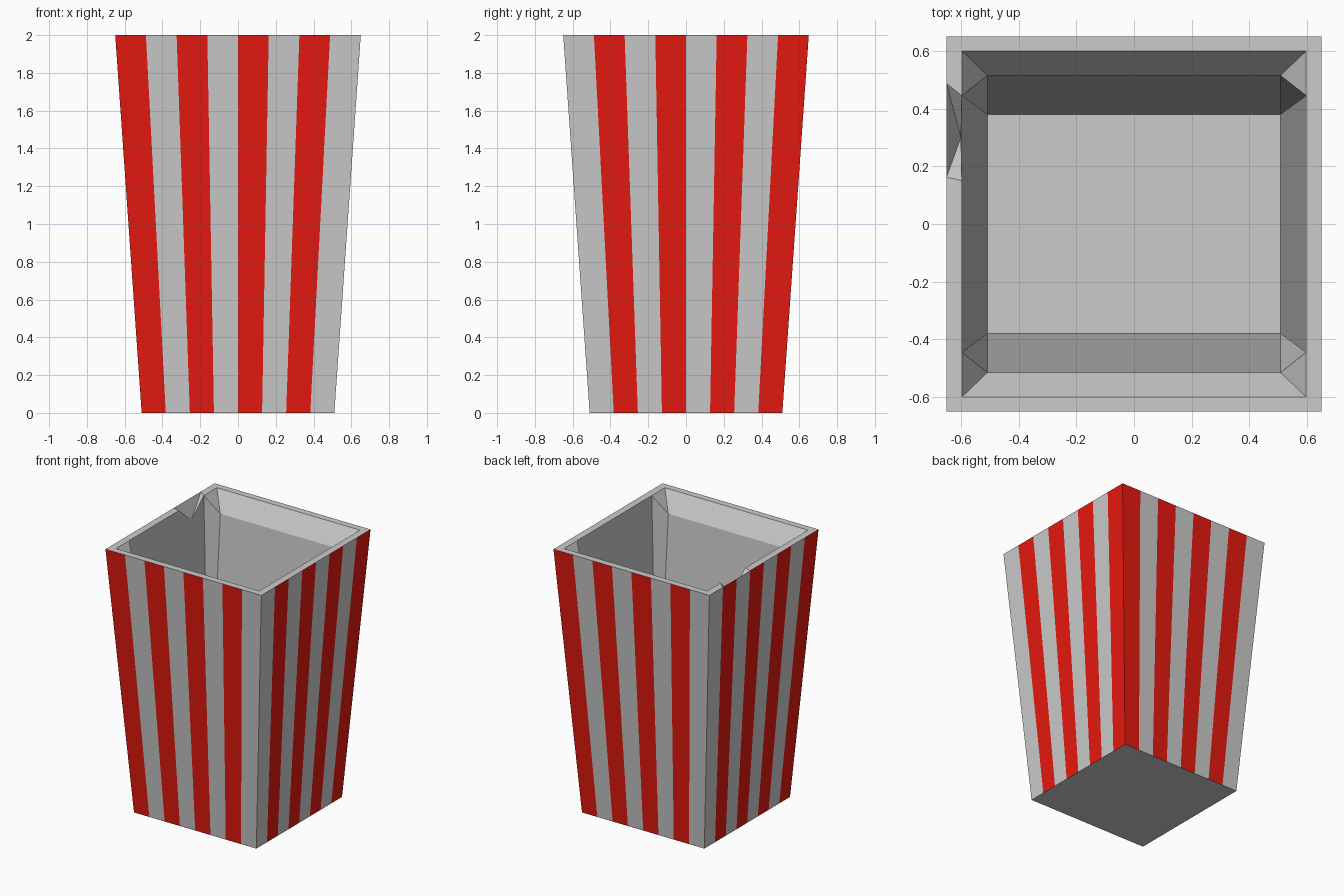
import bpy

if "Cube" in bpy.data.objects:
    bpy.data.objects.remove(bpy.data.objects["Cube"])

BOT, TOP, N = 0.51, 0.65, 8      # half widths and panels per side
FLOOR = 0.02


def make_object(name, faces, color=None):
    verts, index, polys = [], {}, []
    for face in faces:
        poly = []
        for p in face:
            key = tuple(round(c, 4) for c in p)
            if key not in index:
                index[key] = len(verts)
                verts.append(key)
            poly.append(index[key])
        polys.append(poly)
    mesh = bpy.data.meshes.new(name)
    mesh.from_pydata(verts, [], polys)
    obj = bpy.data.objects.new(name, mesh)
    bpy.context.collection.objects.link(obj)
    if color:
        mat = bpy.data.materials.new(name)
        mat.diffuse_color = color
        mat.use_nodes = True
        mat.node_tree.nodes["Principled BSDF"].inputs["Base Color"].default_value = mat.diffuse_color
        mesh.materials.append(mat)
    return obj


def turn(p, k):
    # quarter turns about z
    x, y, z = p
    for _ in range(k):
        x, y = -y, x
    return (x, y, z)


# Outer tapered sides, split into alternating panels
plain, red = [], []
for side in range(4):
    for i in range(N):
        a, b = 2 * i / N - 1, 2 * (i + 1) / N - 1
        quad = [(a * BOT, -BOT, 0), (b * BOT, -BOT, 0),
                (b * TOP, -TOP, 2), (a * TOP, -TOP, 2)]
        (red if (i + side) % 2 == 0 else plain).append([turn(p, side) for p in quad])

# Underside
plain.append([(-BOT, BOT, 0), (BOT, BOT, 0), (BOT, -BOT, 0), (-BOT, -BOT, 0)])


# Key points of the lining: rim corner, rim side, bevel and floor
def rim(sx, sy): return (0.597 * sx, 0.6 * sy, 2)
def side_pt(sx, sy): return (0.597 * sx, 0.445 * sy, 2)
def bevel(sx, sy): return (0.508 * sx, 0.515 * sy, 1.86)
def base(sx, sy): return (0.508 * sx, 0.38 * sy, FLOOR)
def outer(sx, sy): return (TOP * sx, TOP * sy, 2)


inside = []
for s in (-1, 1):
    # front and back lining with its rim strip
    lining = [[outer(-1, s), outer(1, s), rim(1, s), rim(-1, s)],
              [rim(-1, s), rim(1, s), bevel(1, s), bevel(-1, s)],
              [bevel(-1, s), bevel(1, s), base(1, s), base(-1, s)]]
    inside += [f if s < 0 else f[::-1] for f in lining]
    # folded corners
    for t in (-1, 1):
        corner = [[rim(t, s), side_pt(t, s), bevel(t, s)],
                  [side_pt(t, s), base(t, s), bevel(t, s)]]
        inside += [f if s * t > 0 else f[::-1] for f in corner]

# Right lining, right rim and floor
inside += [[outer(1, -1), outer(1, 1), rim(1, 1), rim(1, -1)],
           [side_pt(1, -1), side_pt(1, 1), base(1, 1), base(1, -1)]]

# Left lining and rim with a dent pushed into the edge
dent = (-0.6, 0.3, 1.87)
edge = (-0.597, 0.15, 2)
foot = (-0.508, 0.13, FLOOR)
e1, e2, e3 = [(-TOP, y, 2) for y in (0.1625, 0.325, 0.4875)]
inside += [[base(1, -1), base(1, 1), base(-1, 1), foot, base(-1, -1)],
           [outer(-1, -1), rim(-1, -1), edge, e1],
           [e1, edge, dent], [e1, dent, e2], [e2, dent, e3],
           [e3, dent, side_pt(-1, 1)],
           [e3, side_pt(-1, 1), rim(-1, 1), outer(-1, 1)],
           [side_pt(-1, -1), base(-1, -1), foot, edge],
           [edge, foot, dent], [dent, foot, base(-1, 1)],
           [dent, base(-1, 1), side_pt(-1, 1)]]

make_object("box", plain + inside)
make_object("red_stripes", red, (0.8, 0.01, 0.005, 1))
